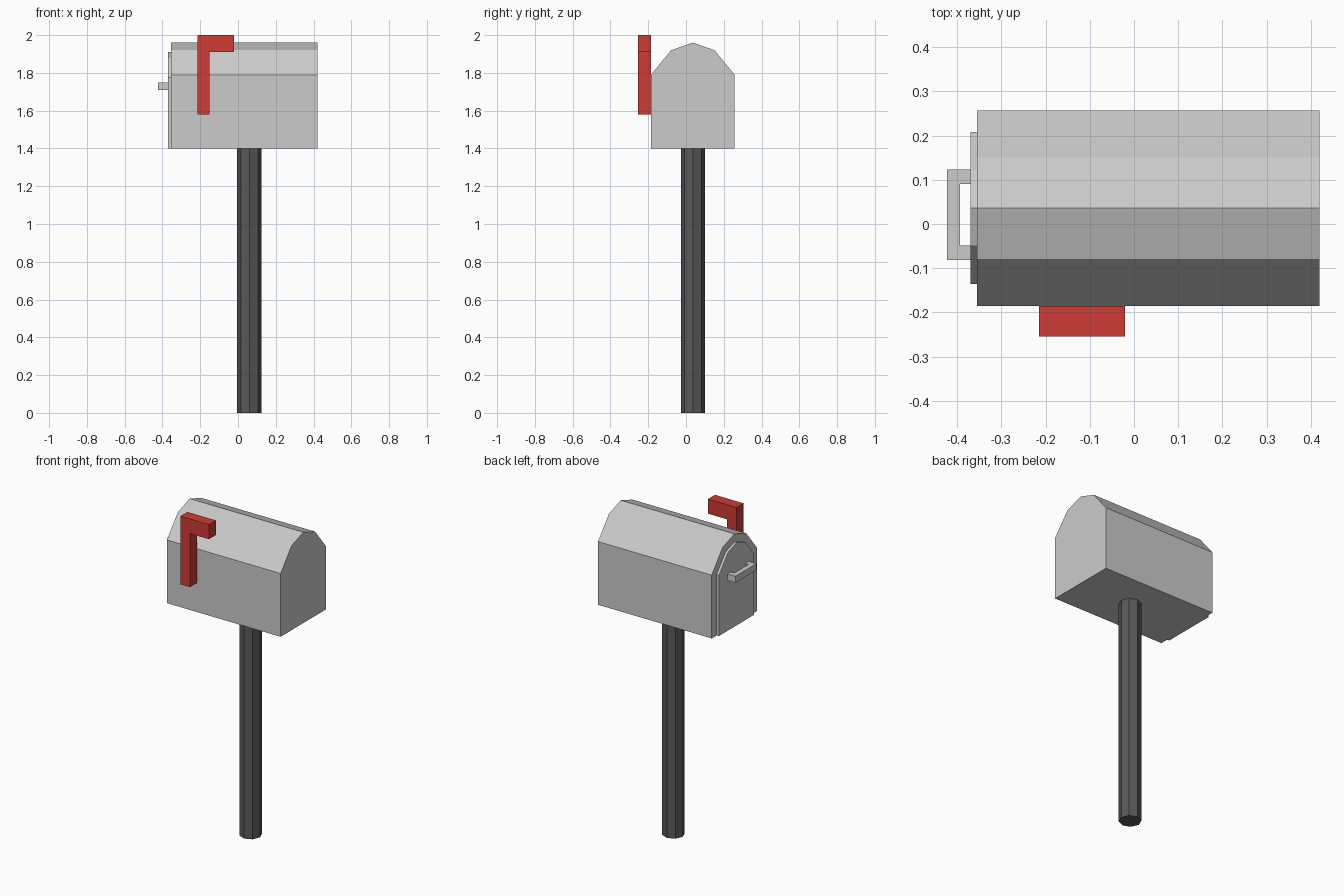
import bpy
import bmesh
from mathutils import Vector

cube = bpy.data.objects.get("Cube")
if cube:
    bpy.data.objects.remove(cube, do_unlink=True)


def material(name, rgb):
    mat = bpy.data.materials.new(name)
    mat.use_nodes = True
    mat.diffuse_color = (*rgb, 1)
    mat.node_tree.nodes["Principled BSDF"].inputs["Base Color"].default_value = (*rgb, 1)
    return mat


GREY = material("light grey metal", (0.6, 0.6, 0.6))
DARK = material("dark grey post", (0.1, 0.1, 0.1))
RED = material("flag red", (0.62, 0.045, 0.037))


def prism(name, outline, offset, mat):
    """Extrude a flat 3D outline along an offset into a closed solid."""
    bm = bmesh.new()
    face = bm.faces.new([bm.verts.new(p) for p in outline])
    result = bmesh.ops.extrude_face_region(bm, geom=[face], use_keep_orig=True)
    moved = [v for v in result["geom"] if isinstance(v, bmesh.types.BMVert)]
    bmesh.ops.translate(bm, verts=moved, vec=Vector(offset))
    bmesh.ops.recalc_face_normals(bm, faces=bm.faces)
    mesh = bpy.data.meshes.new(name)
    bm.to_mesh(mesh)
    bm.free()
    mesh.materials.append(mat)
    obj = bpy.data.objects.new(name, mesh)
    bpy.context.collection.objects.link(obj)
    return obj


MID_Y = 0.036
BASE_Z = 1.4


def arch(x, half, eave, shoulder, shoulder_z, top):
    """Gambrel-shaped cross-section, mirrored about the middle."""
    side = [(half, BASE_Z), (half, eave), (shoulder, shoulder_z)]
    points = side + [(0, top)] + [(-y, z) for y, z in reversed(side)]
    return [(x, MID_Y + y, z) for y, z in points]


# Box body and its raised door
prism("mailbox_body", arch(-0.355, 0.221, 1.79, 0.115, 1.92, 1.96), (0.775, 0, 0), GREY)
prism("door", arch(-0.37, 0.172, 1.775, 0.085, 1.88, 1.91), (0.016, 0, 0), GREY)

# U-shaped door handle
handle = [(-0.37, -0.081), (-0.423, -0.081), (-0.423, 0.123), (-0.37, 0.123),
          (-0.37, 0.09), (-0.393, 0.09), (-0.393, -0.049), (-0.37, -0.049)]
prism("door_handle", [(x, y, 1.71) for x, y in handle], (0, 0, 0.04), GREY)

# L-shaped signal flag
flag = [(-0.215, 1.58), (-0.15, 1.58), (-0.15, 1.91),
        (-0.02, 1.91), (-0.02, 2.0), (-0.215, 2.0)]
prism("signal_flag", [(x, -0.254, z) for x, z in flag], (0, 0.068, 0), RED)

# Octagonal post
bpy.ops.mesh.primitive_cylinder_add(vertices=8, radius=0.064, depth=BASE_Z,
                                    location=(0.06, 0.037, BASE_Z / 2))
post = bpy.context.object
post.name = "post"
post.data.materials.append(DARK)
